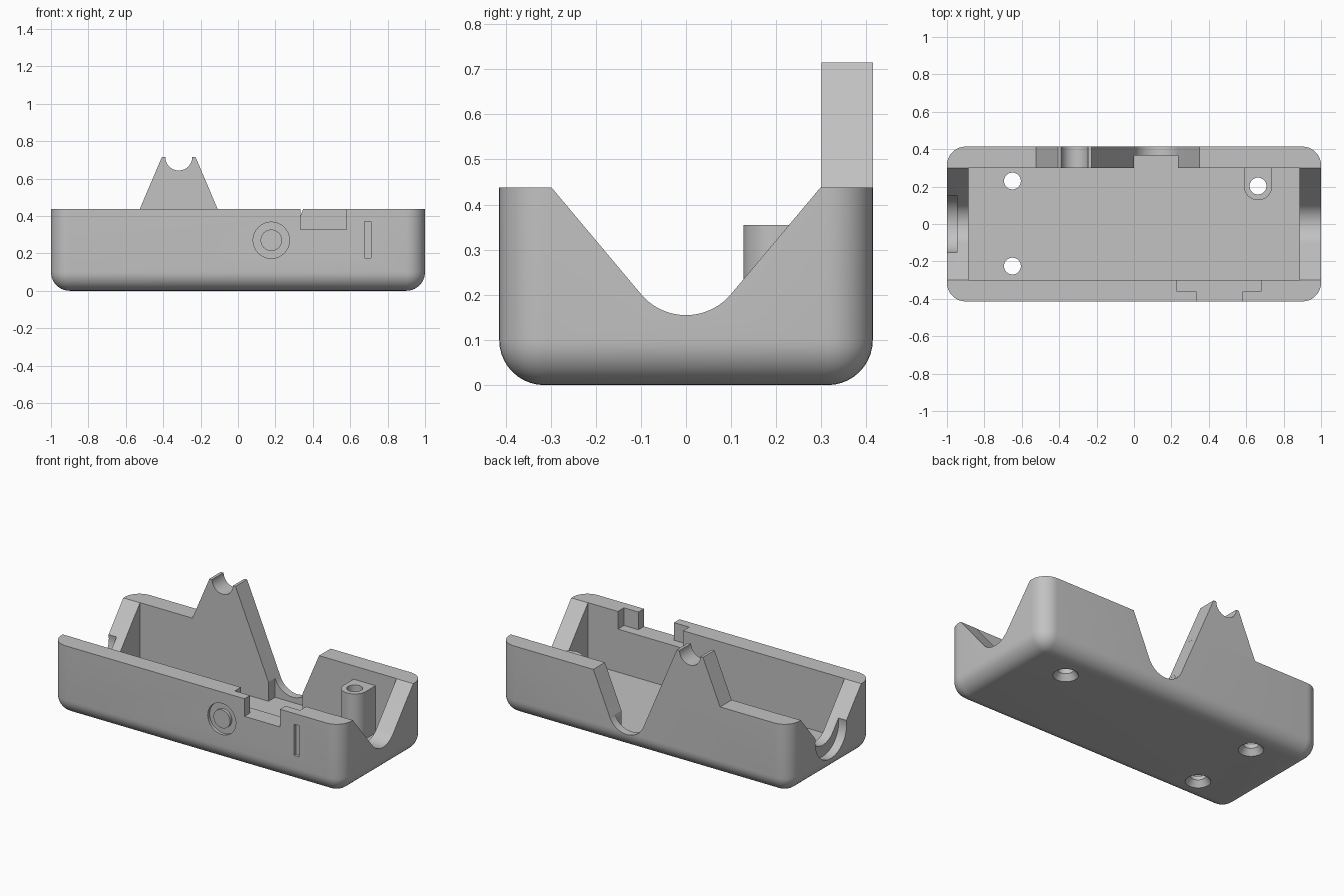
import bpy, bmesh
from math import sin, cos, radians
from mathutils import Vector

cube = bpy.data.objects.get("Cube")
if cube:
    bpy.data.objects.remove(cube, do_unlink=True)

grey = bpy.data.materials.new("plain_grey")
grey.use_nodes = True
grey.diffuse_color = (0.54, 0.54, 0.54, 1)
grey.node_tree.nodes["Principled BSDF"].inputs["Base Color"].default_value = (0.54, 0.54, 0.54, 1)

TOP, FLOOR, HALF_Y, WALL_Y = 0.438, 0.06, 0.414, 0.3
HOLES = [(-0.65, 0.23), (-0.65, -0.225), (0.663, 0.203)]


def make(name, bm):
    bmesh.ops.recalc_face_normals(bm, faces=bm.faces)
    mesh = bpy.data.meshes.new(name)
    bm.to_mesh(mesh)
    bm.free()
    mesh.materials.append(grey)
    obj = bpy.data.objects.new(name, mesh)
    bpy.context.collection.objects.link(obj)
    return obj


def prism(name, profile, axis, start, end):
    """Extrude a 2D profile along x, y or z."""
    place = {"x": lambda u, v: (start, u, v),
             "y": lambda u, v: (u, start, v),
             "z": lambda u, v: (u, v, start)}[axis]
    bm = bmesh.new()
    face = bm.faces.new([bm.verts.new(place(u, v)) for u, v in profile])
    new = bmesh.ops.extrude_face_region(bm, geom=[face])["geom"]
    shift = Vector([(end - start) * (a == axis) for a in "xyz"])
    bmesh.ops.translate(bm, vec=shift, verts=[g for g in new if isinstance(g, bmesh.types.BMVert)])
    return make(name, bm)


def rect(u0, u1, v0, v1):
    return [(u0, v0), (u1, v0), (u1, v1), (u0, v1)]


def arc(u, v, r, a0, a1, n=24):
    steps = [radians(a0 + (a1 - a0) * i / n) for i in range(n + 1)]
    return [(u + r * cos(a), v + r * sin(a)) for a in steps]


def circle(u, v, r):
    return arc(u, v, r, 0, 360, 48)[:-1]


def vee(u, v, r, slope):
    """V profile with a round bottom, open upwards past the rim."""
    pts = arc(u, v, r, 270 - slope, 270 + slope)
    run = 0.36
    dx, dz = run * cos(radians(slope)), run * sin(radians(slope))
    return [(pts[0][0] - dx, pts[0][1] + dz)] + pts + [(pts[-1][0] + dx, pts[-1][1] + dz)]


def cut(obj, *cutters):
    bpy.context.view_layer.objects.active = obj
    for cutter in cutters:
        cutter.hide_render = True
        mod = obj.modifiers.new("cut", "BOOLEAN")
        mod.operation, mod.solver, mod.object = "DIFFERENCE", "EXACT", cutter
        bpy.ops.object.modifier_apply(modifier=mod.name)
        bpy.data.objects.remove(cutter, do_unlink=True)


# Tray shell: block with rounded upright corners and bottom edge
bm = bmesh.new()
bmesh.ops.create_cube(bm, size=1)
for vert in bm.verts:
    vert.co = (vert.co.x * 2, vert.co.y * 2 * HALF_Y, (vert.co.z + 0.5) * TOP)
edges = [e for e in bm.edges if min(v.co.z for v in e.verts) < 0.01]
bmesh.ops.bevel(bm, geom=edges, offset=0.1, segments=10, profile=0.5, affect="EDGES")
tray = make("tray", bm)

# Inner space and the notches in both ends and the back wall
cut(tray,
    prism("cavity", rect(-0.885, 0.885, -WALL_Y, WALL_Y), "z", FLOOR, 1),
    prism("end_notches", vee(0, 0.285, 0.13, 50), "x", -1.1, 1.1),
    prism("end_counterbore", circle(0, 0.24, 0.155), "x", -1.1, -0.945),
    prism("back_notch", vee(0.12, 0.218, 0.125, 67), "y", 0.2, 0.5),
    prism("back_recess", rect(0, 0.235, FLOOR, 0.18), "y", 0.2, 0.365))

# Front wall: stepped opening, slot and round recess
cut(tray,
    prism("front_opening", rect(0.335, 0.58, 0.328, 0.6), "y", -0.5, -0.2),
    prism("front_pocket", rect(0.23, 0.68, 0.328, 0.6), "y", -0.36, -0.2),
    prism("front_slot", rect(0.675, 0.71, 0.175, 0.37), "y", -0.5, -0.395),
    prism("round_recess", circle(0.178, 0.27, 0.097), "y", -0.5, -0.395))
button = prism("button", circle(0.178, 0.27, 0.057), "y", -HALF_Y, -0.39)

# Screw post against the back wall
px, py = HOLES[2]
post_profile = arc(px, py, 0.076, 180, 360) + [(px + 0.076, 0.301), (px - 0.076, 0.301)]
post = prism("screw_post", post_profile, "z", FLOOR, 0.355)
cut(post, prism("post_bore", circle(px, py, 0.045), "z", 0, 0.5))

# Countersunk screw holes through the floor
for x, y in HOLES:
    bm = bmesh.new()
    bmesh.ops.create_cone(bm, cap_ends=True, segments=48, radius1=0.085, radius2=0.035, depth=0.07)
    bmesh.ops.translate(bm, vec=(x, y, 0.015), verts=bm.verts)
    cut(tray, prism("screw_bore", circle(x, y, 0.045), "z", -0.1, 0.2),
        make("countersink", bm))

# Tapered rest with a round cradle, standing on the back wall
cradle = arc(-0.317, 0.715, 0.072, 360, 180)
rest = prism("cradle_rest",
             [(-0.525, TOP), (-0.109, TOP), (-0.227, 0.715)] + cradle + [(-0.407, 0.715)],
             "y", WALL_Y, HALF_Y)

# Smooth the rounded surfaces, keep the edges sharp
bpy.ops.object.select_all(action="DESELECT")
for obj in (tray, button, post, rest):
    obj.select_set(True)
bpy.context.view_layer.objects.active = tray
bpy.ops.object.shade_smooth_by_angle(angle=radians(30))
